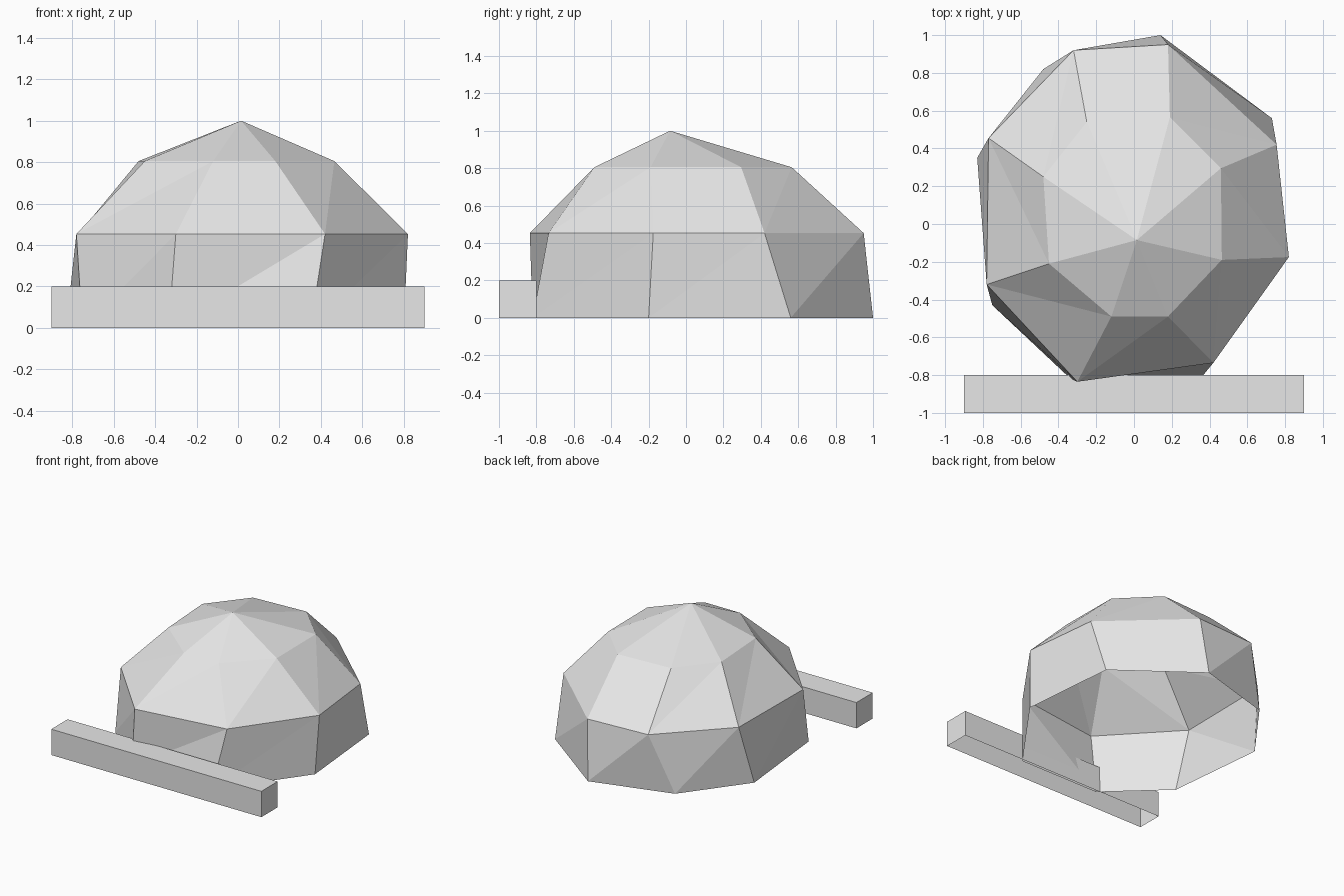
import bpy, bmesh

if "Cube" in bpy.data.objects:
    bpy.data.objects.remove(bpy.data.objects["Cube"])

stone = bpy.data.materials.new("light_grey_stone")
stone.diffuse_color = (0.8, 0.8, 0.8, 1)
stone.use_nodes = True
stone.node_tree.nodes["Principled BSDF"].inputs["Base Color"].default_value = stone.diffuse_color


def make_object(name, bm):
    mesh = bpy.data.meshes.new(name)
    bm.to_mesh(mesh)
    bm.free()
    mesh.materials.append(stone)
    obj = bpy.data.objects.new(name, mesh)
    bpy.context.collection.objects.link(obj)
    return obj


# Dome: irregular eight-sided rings, counterclockwise from the front left
RINGS = [
    (0.0, [(-0.335, -0.82), (0.35, -0.82), (0.80, -0.20), (0.73, 0.56),
           (0.14, 1.0), (-0.48, 0.82), (-0.83, 0.35), (-0.75, -0.43)]),
    (0.453, [(-0.30, -0.835), (0.42, -0.735), (0.82, -0.175), (0.755, 0.42),
             (0.18, 0.95), (-0.32, 0.92), (-0.77, 0.455), (-0.78, -0.32)]),
    (0.805, [(-0.12, -0.49), (0.18, -0.49), (0.465, -0.19), (0.46, 0.295),
             (0.19, 0.565), (-0.25, 0.54), (-0.48, 0.25), (-0.45, -0.21)]),
]
bm = bmesh.new()
rings = [[bm.verts.new((x, y, z)) for x, y in pts] for z, pts in RINGS]

# Bands between the rings, each side split along the rising diagonal
for low, high in zip(rings, rings[1:]):
    for i in range(8):
        j = (i + 1) % 8
        bm.faces.new((low[i], low[j], high[j]))
        bm.faces.new((low[i], high[j], high[i]))

# Cap fan to the off-centre peak; the underside stays open
peak = bm.verts.new((0.015, -0.085, 1.0))
for i in range(8):
    bm.faces.new((rings[-1][i], rings[-1][(i + 1) % 8], peak))
make_object("dome", bm)

# Front bar: a box with an open underside
bm = bmesh.new()
bmesh.ops.create_cube(bm, size=1)
for v in bm.verts:
    v.co = (v.co.x * 1.8, v.co.y * 0.2 - 0.9, v.co.z * 0.2 + 0.1)
bm.normal_update()
bmesh.ops.delete(bm, geom=[f for f in bm.faces if f.normal.z < -0.5],
                 context='FACES_ONLY')
make_object("front_bar", bm)
